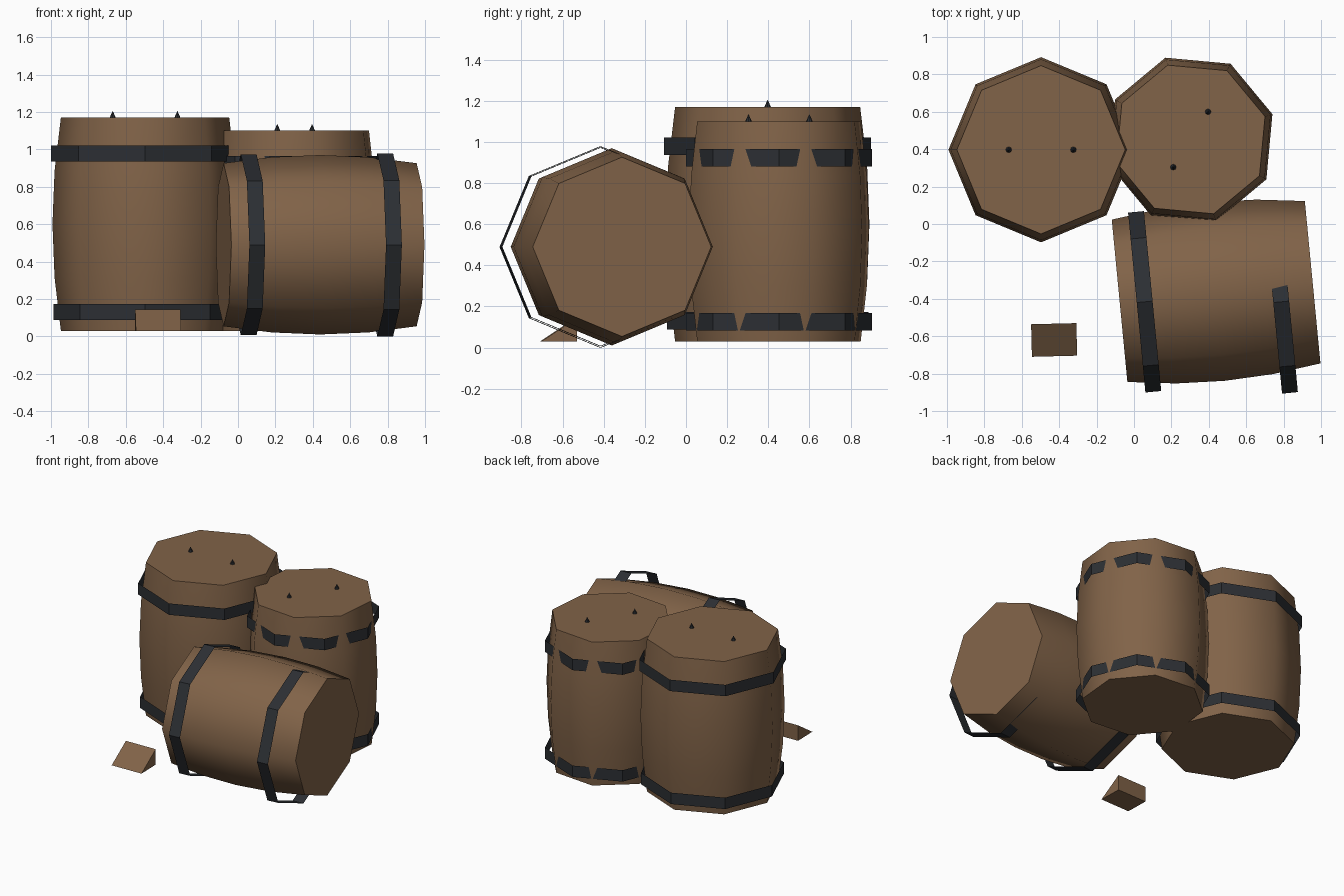
import bpy, bmesh, math
from mathutils import Matrix, Vector

if "Cube" in bpy.data.objects:
    bpy.data.objects.remove(bpy.data.objects["Cube"])


def material(name, color):
    m = bpy.data.materials.new(name)
    m.diffuse_color = color
    m.use_nodes = True
    m.node_tree.nodes["Principled BSDF"].inputs["Base Color"].default_value = m.diffuse_color
    return m


WOOD = material("wood", (0.22, 0.125, 0.065, 1))
IRON = material("iron", (0.025, 0.028, 0.033, 1))


def add_object(name, bm, mat, matrix=Matrix(), smooth=False):
    mesh = bpy.data.meshes.new(name)
    bm.to_mesh(mesh)
    bm.free()
    obj = bpy.data.objects.new(name, mesh)
    bpy.context.collection.objects.link(obj)
    obj.matrix_world = matrix
    mesh.materials.append(mat)
    if smooth:
        bpy.ops.object.select_all(action='DESELECT')
        obj.select_set(True)
        bpy.context.view_layer.objects.active = obj
        bpy.ops.object.shade_smooth_by_angle(angle=math.radians(50))
    return obj


def lathe(profile, capped):
    """Eight-sided surface about z from (radius, height) pairs."""
    bm = bmesh.new()
    rings = [[bm.verts.new((r * math.cos(i * math.pi / 4), r * math.sin(i * math.pi / 4), z))
              for i in range(8)] for r, z in profile]
    for a, b in zip(rings, rings[1:]):
        for i in range(8):
            j = (i + 1) % 8
            bm.faces.new((a[i], a[j], b[j], b[i]))
    if capped:
        bm.faces.new(rings[0][::-1])
        bm.faces.new(rings[-1])
    return bm


def barrel(name, radius, length, matrix):
    # Staves bulge by a tenth at the waist
    profile = [(radius * (1 + 0.1 * (1 - t * t)), t * length / 2) for t in (-1, -0.5, 0, 0.5, 1)]
    add_object(name, lathe(profile, True), WOOD, matrix, True)


def hoop(name, radius, matrix, width=0.085):
    # Open sheet band
    add_object(name, lathe([(radius, -width / 2), (radius, width / 2)], False), IRON, matrix)


def spike(name, x, y, z):
    bm = bmesh.new()
    bmesh.ops.create_cone(bm, cap_ends=True, segments=8, radius1=0.016, radius2=0, depth=0.036)
    add_object(name, bm, IRON, Matrix.Translation((x, y, z + 0.018)))


def place(x, y, z, turn=0.0):
    return Matrix.Translation((x, y, z)) @ Matrix.Rotation(turn, 4, 'Z')


# Upright barrels: name, centre, radius, bottom, top, turn, hoops (radius, z), spike offset
uprights = [
    ("tall_barrel", (-0.497, 0.397), 0.45, 0.03, 1.17, 0.0,
     ((0.49, 0.13), (0.503, 0.978)), (0.173, 0.0)),
    ("short_barrel", (0.303, 0.452), 0.416, 0.03, 1.10, 0.3,
     ((0.453, 0.125), (0.453, 0.922)), (0.093, 0.148)),
]
for name, (x, y), r, z0, z1, turn, hoops, (dx, dy) in uprights:
    barrel(name, r, z1 - z0, place(x, y, (z0 + z1) / 2, turn))
    for i, (hr, hz) in enumerate(hoops):
        hoop(f"{name}_hoop_{i + 1}", hr, place(x, y, hz))
    for i, s in enumerate((-1, 1)):
        spike(f"{name}_spike_{i + 1}", x + s * dx, y + s * dy, z1)

# Barrel lying on its side, with hoops slipped slightly off its axis
yaw = math.radians(5.5)
lay = Matrix.Rotation(math.pi / 2, 4, 'Y')
barrel("lying_barrel", 0.436, 1.037, place(0.439, -0.361, 0.49, yaw) @ lay)
hoop("lying_barrel_hoop_1", 0.483, place(0.057, -0.416, 0.49, yaw) @ lay)
hoop("lying_barrel_hoop_2", 0.489, place(0.787, -0.416, 0.489, yaw) @ lay)

# Wooden wedge chock, low edge to the front
bm = bmesh.new()
ends = [[bm.verts.new((x, y, z)) for y, z in ((-0.087, 0), (0.087, 0), (0.087, 0.115))]
        for x in (-0.121, 0.121)]
a, b = ends
bm.faces.new(a[::-1])
bm.faces.new(b)
for i in range(3):
    j = (i + 1) % 3
    bm.faces.new((a[i], a[j], b[j], b[i]))
bmesh.ops.recalc_face_normals(bm, faces=bm.faces)
add_object("wedge_chock", bm, WOOD, place(-0.427, -0.62, 0.03, 0.025))
